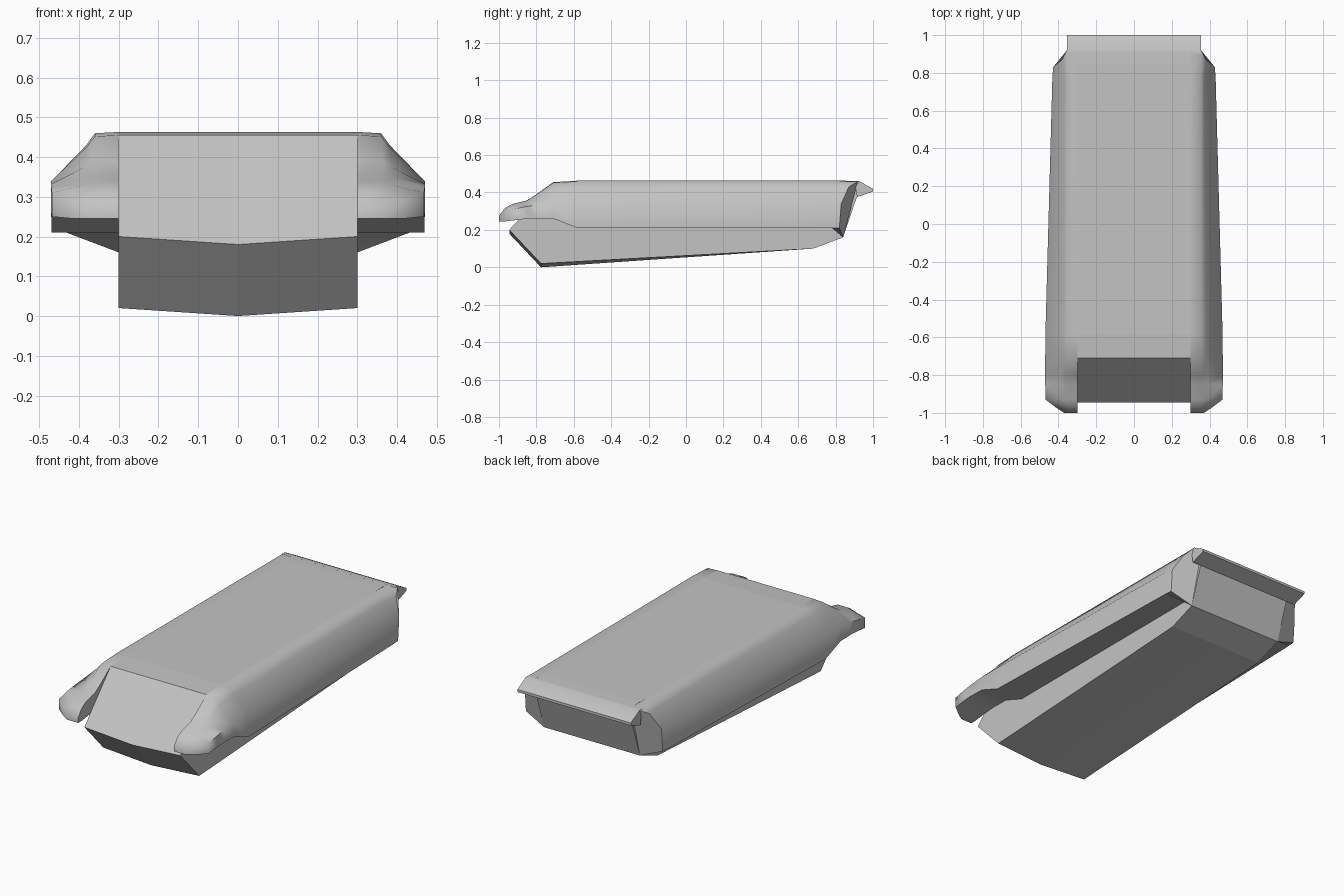
import bpy
import bmesh
import math

cube = bpy.data.objects.get("Cube")
if cube:
    bpy.data.objects.remove(cube, do_unlink=True)

grey = bpy.data.materials.new("plain grey")
grey.use_nodes = True
COLOUR = (0.55, 0.55, 0.55, 1)
grey.diffuse_color = COLOUR
grey.node_tree.nodes["Principled BSDF"].inputs["Base Color"].default_value = COLOUR


def loft(name, rings, smooth=None):
    """Join equal closed rings of points into a capped solid."""
    bm = bmesh.new()
    loops = [[bm.verts.new(p) for p in ring] for ring in rings]
    for a, b in zip(loops, loops[1:]):
        for i in range(len(a)):
            j = (i + 1) % len(a)
            bm.faces.new((a[i], a[j], b[j], b[i]))
    bm.faces.new(loops[0])
    bm.faces.new(loops[-1])
    bmesh.ops.recalc_face_normals(bm, faces=bm.faces)
    mesh = bpy.data.meshes.new(name)
    bm.to_mesh(mesh)
    bm.free()
    mesh.materials.append(grey)
    ob = bpy.data.objects.new(name, mesh)
    bpy.context.collection.objects.link(ob)
    if smooth:
        bpy.ops.object.select_all(action='DESELECT')
        bpy.context.view_layer.objects.active = ob
        ob.select_set(True)
        bpy.ops.object.shade_smooth_by_angle(angle=math.radians(smooth))
    return ob


# Hull: side profile (y, z, keel drop at the centre line)
HALF = 0.30
hull_profile = [(-0.71, 0.455, 0), (-0.945, 0.20, 0.02), (-0.775, 0.02, 0.02),
                (0.68, 0.10, 0), (0.84, 0.16, 0), (0.915, 0.38, 0),
                (0.92, 0.46, 0), (0.85, 0.463, 0), (-0.58, 0.463, 0)]
loft("hull", [[(x, y, z - drop * (x == 0)) for y, z, drop in hull_profile]
              for x in (-HALF, 0, HALF)])

# Rear lip overhanging the back panel
lip = [(0.90, 0.461), (0.925, 0.461), (1.0, 0.42), (1.0, 0.405), (0.915, 0.375)]
loft("rear_lip", [[(x, y, z) for y, z in lip] for x in (-0.355, 0.355)], 30)

# Fenders: stations (y, top z, shoulder x, outer x, outer edge z, bottom z)
stations = [(-1.0, 0.275, 0.34, 0.37, 0.26, 0.245),
            (-0.97, 0.315, 0.35, 0.415, 0.29, 0.245),
            (-0.93, 0.338, 0.36, 0.468, 0.31, 0.25),
            (-0.85, 0.358, 0.365, 0.47, 0.325, 0.26),
            (-0.80, 0.39, 0.365, 0.47, 0.332, 0.262),
            (-0.71, 0.455, 0.36, 0.47, 0.34, 0.26),
            (-0.58, 0.463, 0.36, 0.469, 0.34, 0.21),
            (0.78, 0.463, 0.355, 0.432, 0.345, 0.21)]


def fender_ring(y, top, shoulder, outer, mid, low):
    drop = (top - mid) * 0.27
    knee = shoulder + (outer - shoulder) * 0.2
    return [(HALF, y, top), (shoulder, y, top - drop * 0.1),
            (knee, y, top - drop), (outer, y, mid),
            (outer, y, low), (HALF, y, low)]


# Raked rear end of the fender
rear_ring = [(HALF, 0.92, 0.461), (0.355, 0.92, 0.459), (0.38, 0.87, 0.43),
             (0.428, 0.83, 0.34), (0.428, 0.82, 0.21), (HALF, 0.84, 0.16)]
for side, name in ((1, "left_fender"), (-1, "right_fender")):
    rings = [fender_ring(*s) for s in stations] + [rear_ring]
    loft(name, [[(side * x, y, z) for x, y, z in r] for r in rings], 62)
